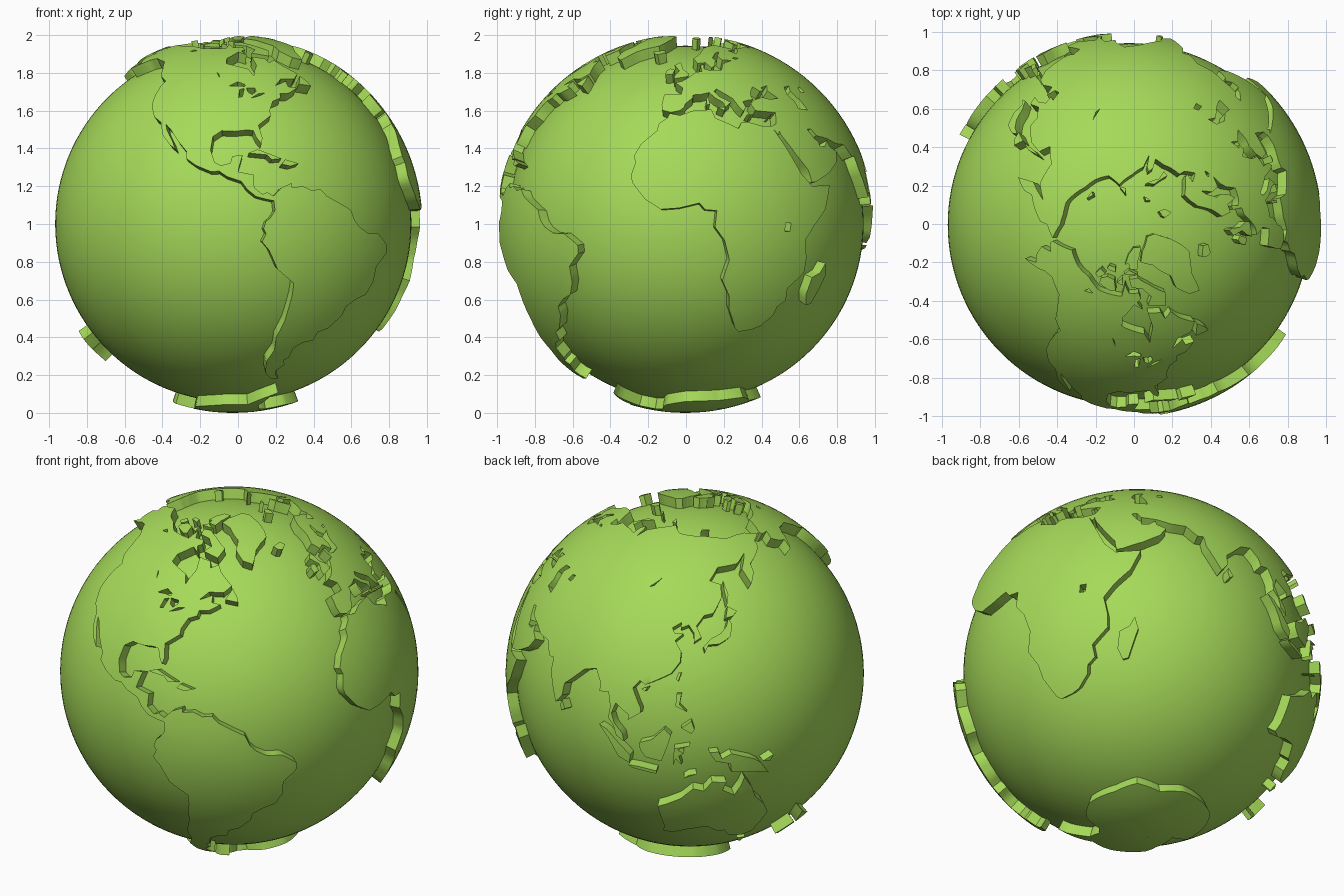
import bpy, bmesh
from math import radians, sin, cos, ceil
from mathutils import Vector
from mathutils.geometry import delaunay_2d_cdt

SEA, LAND = 0.943, 1.001            # radii of the water and of the raised land
CENTRE = (-0.025, -0.003, 1.001)
STEP = 3                            # interior grid spacing in degrees

green = bpy.data.materials.new("green")
green.diffuse_color = (0.38, 0.70, 0.10, 1)


def on_sphere(lon, lat, r):
    a, b = radians(lon), radians(lat)
    return Vector((cos(b) * cos(a), cos(b) * sin(a), sin(b))) * r


def inside(x, y, ring):
    hit = False
    for (x1, y1), (x2, y2) in zip(ring, ring[1:] + ring[:1]):
        if (y1 > y) != (y2 > y) and x < (x2 - x1) * (y - y1) / (y2 - y1) + x1:
            hit = not hit
    return hit


def finish(ob):
    ob.location = CENTRE
    ob.data.materials.append(green)
    bpy.ops.object.select_all(action='DESELECT')
    ob.select_set(True)
    bpy.context.view_layer.objects.active = ob
    bpy.ops.object.shade_smooth_by_angle(angle=radians(35))


def land(name, rings, lakes=()):
    """Raised plateau from (longitude, latitude) outlines, with holes for lakes."""
    pts, edges = [], []
    for ring in list(rings) + list(lakes):
        first = len(pts)
        for p, q in zip(ring, ring[1:] + ring[:1]):
            a, b = Vector(p), Vector(q)
            n = max(1, ceil((b - a).length / 2.5))
            pts += [a.lerp(b, i / n) for i in range(n)]
        n = len(pts) - first
        edges += [(first + i, first + (i + 1) % n) for i in range(n)]

    def is_land(x, y):
        return any(inside(x, y, r) for r in rings) and not any(inside(x, y, r) for r in lakes)

    for lon in range(-180, 193, STEP):
        for lat in range(-87, 88, STEP):
            if is_land(lon, lat):
                pts.append(Vector((lon, lat)))
    verts, _, faces, *_ = delaunay_2d_cdt(pts, edges, [], 0, 1e-4)
    bm = bmesh.new()
    bv = [bm.verts.new(on_sphere(v.x, v.y, LAND)) for v in verts]
    for f in faces:
        c = sum((verts[i] for i in f), Vector((0, 0))) / len(f)
        if is_land(c.x, c.y):
            bm.faces.new([bv[i] for i in f])
    bmesh.ops.remove_doubles(bm, verts=bm.verts, dist=1e-4)
    bmesh.ops.delete(bm, geom=[v for v in bm.verts if not v.link_faces], context='VERTS')
    # coast walls run down into the water sphere
    rim = [e for e in bm.edges if e.is_boundary]
    new = bmesh.ops.extrude_edge_only(bm, edges=rim)["geom"]
    for v in new:
        if isinstance(v, bmesh.types.BMVert):
            v.co = v.co.normalized() * (SEA - 0.01)
    bmesh.ops.recalc_face_normals(bm, faces=bm.faces)
    me = bpy.data.meshes.new(name)
    bm.to_mesh(me)
    bm.free()
    ob = bpy.data.objects.new(name, me)
    bpy.context.collection.objects.link(ob)
    finish(ob)


# water
bpy.ops.mesh.primitive_uv_sphere_add(segments=128, ring_count=64, radius=SEA)
bpy.context.object.name = "ocean"
finish(bpy.context.object)

# the Americas
atlantic = [(-168, 66), (-156, 71), (-141, 70), (-128, 70), (-115, 68), (-108, 68), (-96, 68), (-94, 72), (-90, 69),
            (-82, 69), (-81, 67), (-87, 65), (-94, 61), (-94, 58), (-88, 56.5), (-82, 55), (-80, 51.5), (-79, 54),
            (-77, 57), (-78, 62), (-70, 61), (-69, 58.5), (-64.5, 60), (-62, 57), (-56, 52.5), (-60, 50), (-67, 50),
            (-71, 47), (-65, 49), (-65, 46.5), (-61, 46), (-66, 43.7), (-70, 43.5), (-70.5, 41.7), (-74, 40.5),
            (-76, 37), (-76, 35), (-81, 31.5), (-80, 27), (-80.5, 25), (-82, 27), (-83, 29.5), (-85, 29.8),
            (-89.5, 29.3), (-94, 29.5), (-97, 27.5), (-97.5, 23), (-96, 19), (-94, 18), (-91, 18.7), (-90.3, 21),
            (-87, 21.3), (-88, 18), (-88.5, 16), (-83.5, 15), (-83.5, 11), (-81, 9), (-79.5, 9.6), (-77.5, 8.5)]
pacific = [(-77.5, 7), (-80, 7.5), (-83, 8.3), (-85.7, 10.5), (-87.5, 13), (-92, 14.5), (-94.5, 16.2), (-97, 16),
           (-102, 18), (-105.5, 20.3), (-105.5, 22.5), (-109, 26), (-112.5, 30), (-114.7, 31.7), (-114, 30), (-111, 26),
           (-109.5, 23.2), (-112, 25), (-115, 28), (-117, 32.5), (-120.5, 34.5), (-123.7, 39), (-124.3, 43), (-124, 47),
           (-123, 49), (-128, 51.5), (-130.5, 55), (-135, 59), (-140, 60), (-146, 61), (-151, 60), (-154, 58.5),
           (-162, 55.3), (-158, 58.5), (-162, 59.5), (-166, 62), (-161, 64.5), (-167, 65)]
south = [(-77.5, 8.5), (-75, 11), (-71.7, 12.4), (-71.5, 11), (-68, 11.5), (-65, 10.2), (-62, 10.6), (-60, 8.5),
         (-55, 6), (-51.5, 4.3), (-50, 1), (-48, -1), (-44.5, -2.8), (-40, -3), (-37, -5), (-35, -6.5), (-35, -9),
         (-39, -13), (-39, -18), (-41, -22), (-45, -23.5), (-48.5, -26), (-49, -29), (-53, -33.5), (-57, -35),
         (-57.5, -38), (-62, -39), (-65, -41), (-65.5, -45), (-67.5, -46.3), (-66, -48), (-69, -51), (-68.3, -53),
         (-65.5, -54.8), (-70, -55), (-74, -52), (-75.3, -47), (-73, -42), (-73.5, -37), (-71.5, -31), (-70.3, -22),
         (-70.3, -18.4), (-76, -14), (-79, -8), (-81.2, -5.5), (-80, -3), (-80.8, -1.5), (-80, 0.8), (-78.7, 1.8),
         (-77.2, 4), (-77.5, 7)]
land("americas", [atlantic + south[1:-1] + pacific],
     [[(-92, 46.7), (-88, 48.7), (-84.7, 47.5), (-85, 46.6), (-88, 46.9)],
      [(-87.8, 42), (-86.3, 42.3), (-85.2, 45.8), (-87.3, 45.2)],
      [(-84.3, 46), (-80.5, 45.8), (-80.2, 44.6), (-82, 43.2), (-83.6, 44)],
      [(-83, 41.6), (-79, 42.7), (-76.5, 43.8), (-79.5, 43.5)],
      [(-98.5, 53.5), (-96.5, 50.6), (-97.3, 52.5)],
      [(-117, 61.2), (-110, 62.6), (-113, 62)], [(-124, 65.5), (-118, 66.2), (-122, 66.9)]])

# Africa
land("africa", [[(-6, 35.8), (-2, 35), (3, 36.8), (10, 37.2), (11, 34), (15, 32.3), (19, 30.3), (20.5, 32.5), (23, 32.6),
                 (29, 31), (32.5, 31.2), (32.6, 29.9), (35.5, 24), (37.3, 20), (39.5, 15.3), (43.2, 11.5), (51.2, 11.9),
                 (48, 4.5), (43, -0.5), (39.5, -5), (40.6, -10.5), (40.5, -15), (35, -20), (35.5, -24), (32.7, -26),
                 (32, -29), (28, -32.8), (25, -34), (20, -34.8), (18.3, -33.5), (15, -27), (14.5, -22.5),
                 (11.8, -17.5), (13.7, -11), (12, -5), (9, -1), (9.6, 4), (6, 4.3), (4.3, 6.3), (-2, 4.8), (-7.5, 4.4),
                 (-12.5, 7.5), (-16.7, 12.5), (-17.4, 14.7), (-16.2, 19), (-17, 21), (-15, 25), (-10, 29.5),
                 (-9.5, 32), (-6.5, 34.2)]],
     [[(32, 0.3), (34, 0.3), (33.6, -2.3), (31.8, -2.3)]])

# Eurasia
europe = [(32.5, 31.2), (34.5, 32), (36, 36), (34, 36.2), (30.5, 36.5), (27.5, 36.8), (26.5, 39.5), (29, 41), (33, 42),
          (36, 41.3), (41, 41.5), (37.5, 44.7), (39, 47), (35, 46), (36, 45), (33.5, 44.5), (31, 46.5), (28.5, 44),
          (28, 42), (28.5, 41.2), (26, 40.8), (23.5, 40.3), (24, 38), (22.5, 36.6), (21, 38.5), (19.5, 41.5),
          (15, 44.5), (13.5, 45.6), (12.3, 44.5), (14, 42.4), (18.3, 40), (16.8, 39), (15.8, 38), (15, 40),
          (12.3, 41.7), (10, 44), (6.5, 43.2), (3.2, 43), (3, 41.8), (0, 39.5), (-0.5, 38), (-2.2, 36.8), (-5.5, 36.1),
          (-8.9, 37), (-9.3, 39), (-8.8, 43.2), (-1.7, 43.4), (-1.2, 46), (-4.6, 48.3), (-1.5, 49), (2, 51), (5, 53.2),
          (8.5, 53.8), (8.2, 57), (10.5, 57.5), (10, 55), (13, 54.3), (19, 54.4), (21.3, 57.3), (24, 58.7),
          (29.5, 59.8), (23, 60), (21.5, 62.5), (25, 65.5), (21.5, 64.5), (17.3, 61.5), (18.5, 60), (16.5, 57),
          (14.2, 55.5), (11.5, 58.5), (7, 58)]
north_east = [(5, 61), (10, 64), (15, 68.3), (21, 70), (28, 71), (40, 67.7), (41, 66.5), (34, 66.6), (38, 64.2),
              (40, 65), (44, 66.5), (45, 68.3), (54, 68.6), (60, 69), (68, 68.5), (67, 71.5), (70, 73), (73, 71.5),
              (74, 68), (76, 72), (87, 75), (104, 77.7), (113, 74), (127, 73), (140, 72.5), (160, 69.7), (171, 69.7),
              (180, 69), (190, 66.2), (180, 64.8), (178, 62.5), (170, 60), (163, 58), (162, 55), (157, 51.2),
              (156, 57), (164, 62.3), (155, 59.3), (142, 59.2), (135.5, 54.7), (141, 53), (140, 48.5), (135, 43.5),
              (131, 43), (127.6, 39.7), (129.4, 36), (126.5, 34.5), (126.5, 37.5), (124.5, 40), (121.3, 39),
              (121.5, 40.8), (118, 39), (119, 37.3), (122.4, 37.2), (119.3, 35), (121.8, 31.5), (121.5, 28.3),
              (118.5, 24.6), (114, 22.4), (110, 20.5)]
south_asia = [(108, 21.6), (105.8, 19), (109, 13), (109, 11.5), (105, 8.7), (105, 10.5), (102.5, 12), (100.5, 13.4),
              (99.3, 10), (100.5, 7), (103.4, 4), (104, 1.4), (101.3, 3), (100.3, 6), (98.3, 8.3), (98.7, 12),
              (97.5, 16.5), (94.3, 16), (94, 19), (91.5, 22.7), (87, 21.3), (82, 16.5), (80.2, 15), (80, 11),
              (77.6, 8.1), (76, 11), (73, 17), (72.7, 21), (70.5, 20.8), (69, 22.3), (67, 24.8), (61.5, 25.1),
              (57, 26.8), (51.5, 27.8), (50, 30.2), (48, 30), (50, 26.7), (51.3, 25.8), (51.5, 24.2), (54, 24.2),
              (56.3, 26.2), (56.7, 24.2), (59.8, 22.5), (57.5, 18.9), (52, 15.6), (45, 12.8), (43.3, 12.7),
              (42.7, 16.4), (39, 21.5), (35, 28), (34.8, 29.5), (34, 28), (32.6, 29.9)]
land("eurasia", [europe + north_east + south_asia],
     [[(49, 37.6), (54, 37), (53.5, 40), (51, 44.5), (53, 46.8), (49, 46.3), (47.5, 43), (49.3, 40.3)],
      [(58.5, 44), (61, 44), (61, 46.3), (58.8, 46)],
      [(104, 51.6), (106.5, 52.4), (109.8, 55.6), (108.5, 54.5)],
      [(31, 61), (32.8, 60.5), (35.5, 61.2), (32, 61.6)]])

# Australia and its neighbours
land("australia", [[(114, -22), (117, -20.7), (122, -18), (126, -14), (129.5, -15), (132, -11.5), (136.7, -12.2),
                    (135.5, -15), (139.5, -17.5), (141.5, -14), (142.5, -10.8), (145.3, -15), (147, -19.3),
                    (150.8, -23.3), (153.4, -28), (151, -34), (150, -37.4), (146.3, -39), (143.5, -38.7), (140, -37.5),
                    (138, -34.5), (135.5, -34.7), (131, -31.5), (124, -33), (118, -35), (115, -34.2), (115.5, -31)],
                   [(144.7, -41), (148.2, -41), (147, -43.6), (146, -43.5)]])
land("new_guinea_and_zealand", [[(131, -0.8), (134, -0.8), (135, -3.3), (138, -1.7), (145, -4.3), (147.5, -6), (150.7, -10.5),
                                 (147, -9.5), (143, -9), (138, -8.3), (137.8, -5.3), (133, -4)],
                                [(148.5, -5.8), (152, -4.2), (151, -6.2)],
                                [(172.7, -34.5), (175.5, -36.5), (178.5, -37.7), (177, -39.5), (175, -41.6), (173.8, -39.3)],
                                [(172.7, -40.6), (174.2, -41.7), (171, -44.3), (169, -46.6), (166.5, -45.9), (170, -43)]])

# Asian islands
land("south_east_islands", [[(95.3, 5.6), (98, 4.5), (104, -1), (106, -3), (105.7, -5.8), (102, -4), (98.7, 1.7)],
                            [(105.3, -6.5), (108.5, -6.6), (114.4, -7.6), (114.3, -8.7), (106.5, -7.4)],
                            [(109, 1.8), (113, 3.2), (116.8, 7), (119, 5), (117.8, 1), (116, -4), (111, -3), (109.2, -0.5)],
                            [(120, 0.6), (125, 1.6), (121, 0.2), (123, -1), (121.5, -2), (122.5, -5), (120.5, -3), (119.6, -5.5)],
                            [(120.6, 18.4), (122.2, 18.4), (121.6, 15), (124, 12.7), (120.3, 14.5)],
                            [(122.2, 7.5), (125.5, 9.8), (126.4, 7), (125.4, 5.7)], [(123, -10), (127, -8.4), (124.5, -8.8)]])
land("east_islands", [[(130.5, 31.3), (132, 33.5), (136, 33.6), (139, 34.8), (140.8, 35.7), (142, 39.5), (141, 41.4),
                       (139.7, 39), (137, 36.9), (133, 35.5), (130, 33)],
                      [(140, 41.6), (143.2, 42), (145.5, 43.4), (141.8, 45.4)], [(142, 46.2), (143.5, 49.2), (142.8, 54.2), (142, 51)],
                      [(120.2, 23), (121, 22.2), (122, 25), (121, 25)], [(108.7, 19.2), (110, 18.4), (111, 20)],
                      [(79.8, 8), (80.3, 6), (81.8, 7), (80.2, 9.7)]])

# Atlantic and Indian Ocean islands
land("madagascar", [[(49.3, -12), (50.4, -15.8), (47, -25), (45, -25.5), (43.4, -22), (44.3, -16.5), (47.5, -15)]])
land("caribbean_islands", [[(-85, 22), (-82, 23.2), (-77.5, 21.5), (-74.2, 20.2), (-77.5, 19.9), (-79, 21.4)],
                           [(-74.3, 18.4), (-73, 19.9), (-68.5, 18.6), (-71.5, 17.8)]])
land("european_islands", [[(-5.5, 50.1), (1.3, 51.2), (1.6, 52.7), (-1.5, 55), (-2, 57.6), (-3.2, 58.6), (-6, 57), (-3, 54), (-5, 52)],
                          [(-10, 52), (-6.3, 52.2), (-5.6, 54.6), (-8, 55.2), (-9.8, 54)],
                          [(-24, 65.5), (-22, 64), (-19, 63.4), (-14, 65), (-16, 66.5), (-21, 66)],
                          [(12.5, 38), (15.5, 38.2), (15, 36.8)], [(8.4, 39), (9.6, 39.2), (9.4, 42.8), (8.4, 41)],
                          [(23.6, 35.4), (26.2, 35.2), (24.8, 34.9)], [(32.4, 34.8), (34.4, 35.6), (33.5, 34.9)]])
land("newfoundland", [[(-59, 47.7), (-53, 46.8), (-53.5, 48.7), (-55.6, 51.5)]])

# Arctic
land("greenland", [[(-73, 78.3), (-65, 81), (-50, 82.5), (-33, 83.6), (-20, 82), (-19, 77), (-21, 73), (-24, 70), (-32, 68),
                    (-38, 65.5), (-43, 60), (-49, 61.5), (-53.5, 66), (-51, 70), (-55, 72.5), (-60, 76)]])
land("arctic_islands", [[(-90, 73.5), (-81, 73.7), (-72, 71), (-62, 66.5), (-66, 62.5), (-77, 64.5), (-73, 67), (-78, 70), (-88, 71)],
                        [(-117, 70), (-105, 69), (-101.5, 69.5), (-105, 72.8), (-113, 73), (-118, 71.7)],
                        [(-125, 72), (-120, 71.5), (-116, 73.5), (-123, 74.3)], [(-90, 76.7), (-80, 76.2), (-76, 79), (-63, 82.5), (-80, 83), (-92, 81)],
                        [(-87, 65.5), (-81, 63.5), (-84, 66)], [(-102, 72), (-96, 71.5), (-97, 74)], [(-117, 75.2), (-106, 75), (-108, 76.5), (-116, 76.4)],
                        [(-96, 75), (-80, 74.7), (-90, 76.3)], [(-96, 78), (-88, 78.3), (-92, 80.8)]])
land("siberian_islands", [[(11, 79), (16, 76.8), (24, 78.5), (24, 80.2), (14, 79.8)],
                          [(52, 71.2), (57, 70.7), (57, 73.5), (68, 76.7), (58, 75.7)],
                          [(95, 79), (104, 78.5), (97, 81)], [(138, 75), (149, 75), (141, 76)], [(48, 80.4), (62, 80.4), (55, 81.3)]])

# Antarctica
land("antarctica", [[(-180, -78), (-158, -77.5), (-140, -75), (-115, -74), (-100, -73), (-75, -73), (-67, -68), (-58, -63.3),
                     (-61, -66), (-62, -74), (-50, -78), (-35, -78), (-20, -73), (0, -70), (30, -69), (50, -66.5),
                     (70, -69), (90, -66.5), (130, -66.3), (150, -68.5), (170, -72), (165, -78), (180, -78),
                     (180, -90), (-180, -90)]])
